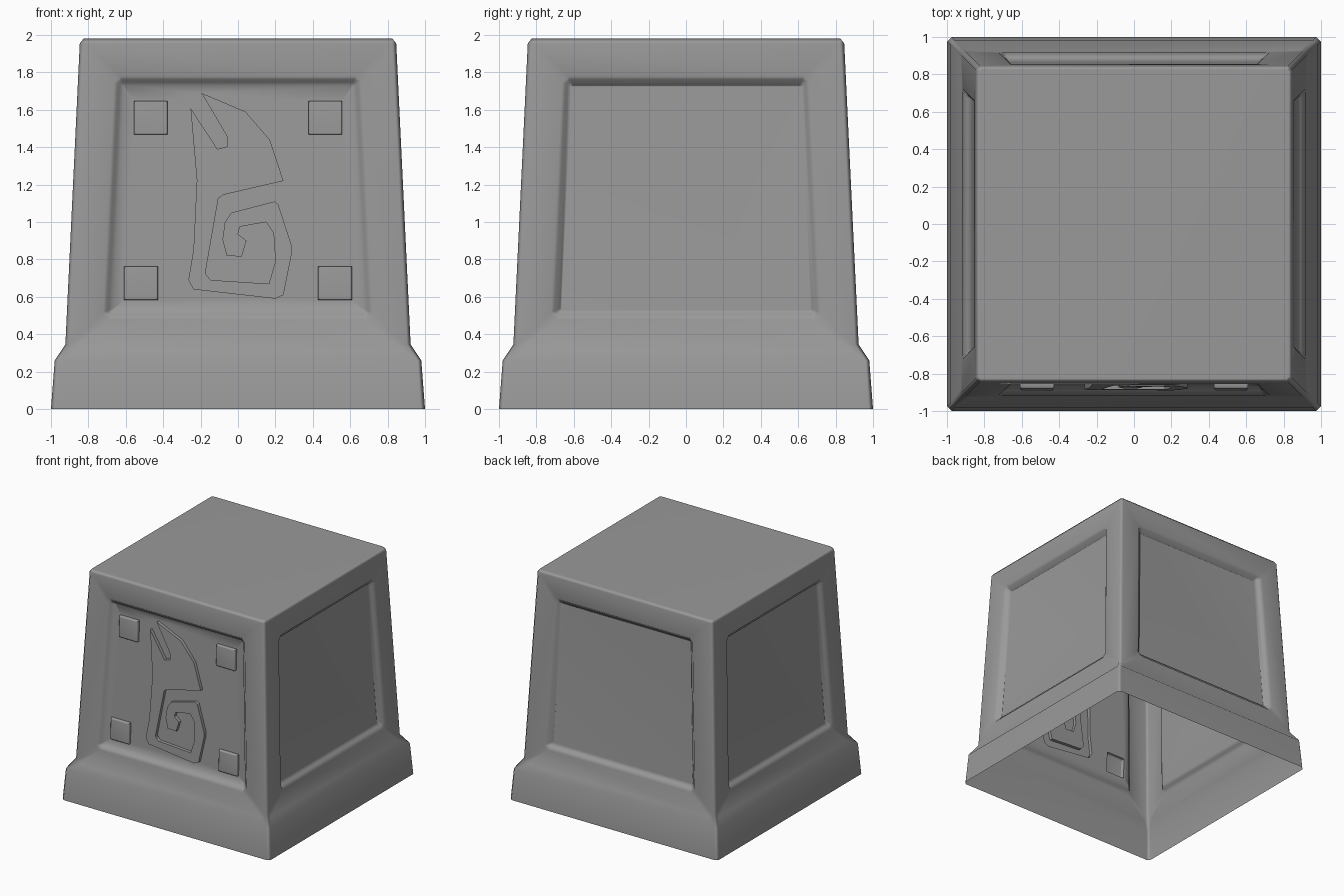
import bpy, bmesh, math
from mathutils import Matrix, Vector

if "Cube" in bpy.data.objects:
    bpy.data.objects.remove(bpy.data.objects["Cube"])

Z0, H0, Z1, H1 = 0.345, 0.923, 1.955, 0.846   # sloped body: bottom and top height, half width
FLOOR, RAISE = 0.05, 0.028                    # panel depth, relief height

stone = bpy.data.materials.new("dark_stone")
stone.diffuse_color = (0.32, 0.32, 0.32, 1)
stone.use_nodes = True
stone.node_tree.nodes["Principled BSDF"].inputs["Base Color"].default_value = stone.diffuse_color


def on_front(x, z, depth=0.0):
    """Point on the sloped front face, pushed inwards by depth."""
    half = H0 + (H1 - H0) * (z - Z0) / (Z1 - Z0)
    return Vector((x, depth - half, z))


def add_loop(bm, pts):
    vs = [bm.verts.new(p) for p in pts]
    return vs, [bm.edges.new((vs[i], vs[(i + 1) % len(vs)])) for i in range(len(vs))]


def bridge(bm, a, b, skip=()):
    n = len(a)
    for i in range(n):
        if i not in skip:
            bm.faces.new((a[i], a[(i + 1) % n], b[(i + 1) % n], b[i]))


def fill(bm, edges, normal):
    bmesh.ops.triangle_fill(bm, edges=edges, use_beauty=True, use_dissolve=False, normal=normal)


def make_object(name, bm):
    """Finish a part: soft bevels, flat large faces, stone colour."""
    mesh = bpy.data.meshes.new(name)
    bm.to_mesh(mesh)
    bm.free()
    mesh.materials.append(stone)
    obj = bpy.data.objects.new(name, mesh)
    bpy.context.collection.objects.link(obj)
    bpy.ops.object.select_all(action='DESELECT')
    obj.select_set(True)
    bpy.context.view_layer.objects.active = obj
    bpy.ops.object.shade_smooth_by_angle(angle=math.radians(58))
    obj.modifiers.new("flat_faces", 'WEIGHTED_NORMAL').keep_sharp = True


def ring(z, h, c):
    """Square with chamfered corners; even edges are the long sides, front first."""
    k = h - c
    return [Vector(p) for p in ((-k, -h, z), (k, -h, z), (h, -k, z), (h, k, z),
                                (k, h, z), (-k, h, z), (-h, k, z), (-h, -k, z))]


def panel_outline(e, c, depth):
    zb, zt, wb, wt = 0.48 + e, 1.78 - e, 0.722 - e, 0.663 - e
    right = [(wb - c, zb), (wb, zb + c), (wt, zt - c), (wt - c, zt)]
    return [on_front(x, z, depth) for x, z in right + [(-x, z) for x, z in reversed(right)]]


def square(x, z, r):
    return [(x - r, z - r), (x + r, z - r), (x + r, z + r), (x - r, z + r)]


# relief outlines on the front panel
emblem = [(-.254, 1.61), (-.22, 1.225), (-.238, .853), (-.265, .69), (-.238, .64), (.2, .59),
          (.243, .61), (.286, .826), (.285, .88), (.215, 1.095), (.195, 1.11), (-.035, 1.05),
          (-.07, 1.0), (-.083, .906), (-.06, .82), (.02, .815), (.045, .90), (0, .935),
          (.01, .975), (.15, 1.0), (.19, .94), (.2, .79), (.165, .67), (-.147, .69),
          (-.175, .725), (-.105, 1.126), (-.08, 1.145), (.243, 1.22), (.17, 1.44), (.04, 1.59),
          (-.195, 1.69), (-.06, 1.46), (-.056, 1.405), (-.11, 1.39)]
studs = [(s * x, z) for x, z in ((0.467, 1.557), (0.519, 0.673)) for s in (-1, 1)]
R = 0.09

# pedestal shell: plinth, ledge, body and top, open underneath
bm = bmesh.new()
rings = [add_loop(bm, ring(*r))[0] for r in (
    (0, 1.0, .025), (0.26, .98, .022), (Z0, H0, .022), (Z1, H1, .022), (1.98, .826, .012))]
for i, (a, b) in enumerate(zip(rings, rings[1:])):
    bridge(bm, a, b, skip=(0, 2, 4, 6) if i in (1, 2) else ())
bm.faces.new(rings[-1])

# ledge and recessed panel on each side; the front floor is pierced behind the relief
for k in range(4):
    rot = Matrix.Rotation(k * math.pi / 2, 3, 'Z')
    normal = rot @ Vector((0, -1, 0))
    steps = [add_loop(bm, [rot @ p for p in panel_outline(*s)])
             for s in ((0, .035, 0), (.018, .024, .022), (.032, .016, .026), (.05, .006, FLOOR))]
    for a, b in zip(steps, steps[1:]):
        bridge(bm, a[0], b[0])
    kc, kt = H0 - .022, H1 - .022
    frame = add_loop(bm, [rot @ on_front(x, z) for x, z in (
        (-kc, Z0), (-.88, .31), (.88, .31), (kc, Z0), (kt, Z1), (-kt, Z1))])
    fill(bm, frame[1] + steps[0][1], normal)
    left, right = [bm.verts.new(rot @ Vector((x, -.98, .26))) for x in (-.958, .958)]
    f = frame[0]
    for face in ((left, right, f[2], f[1]), (left, f[1], f[0]), (right, f[3], f[2])):
        bm.faces.new(face)
    floor = list(steps[-1][1])
    if k == 0:
        for outline in [emblem] + [square(x, z, R) for x, z in studs]:
            floor += add_loop(bm, [on_front(x, z, FLOOR) for x, z in outline])[1]
    fill(bm, floor, normal)
bmesh.ops.remove_doubles(bm, verts=bm.verts[:], dist=0.0005)
bmesh.ops.recalc_face_normals(bm, faces=bm.faces[:])
make_object("pedestal_shell", bm)


def relief(name, layers):
    """Open-backed raised shape from (outline, depth) layers."""
    bm = bmesh.new()
    loops = [add_loop(bm, [on_front(x, z, d) for x, z in pts]) for pts, d in layers]
    for a, b in zip(loops, loops[1:]):
        bridge(bm, a[0], b[0])
    fill(bm, loops[-1][1], Vector((0, -1, 0)))
    bmesh.ops.recalc_face_normals(bm, faces=bm.faces[:])
    if sum(f.normal.y * f.calc_area() for f in bm.faces) > 0:
        bmesh.ops.reverse_faces(bm, faces=bm.faces[:])
    make_object(name, bm)


# raised emblem and four corner studs
relief("panel_emblem", [(emblem, FLOOR), (emblem, FLOOR - RAISE)])
for i, (x, z) in enumerate(studs):
    relief(f"corner_stud_{i + 1}", [(square(x, z, R), FLOOR),
                                    (square(x, z, R), FLOOR - RAISE + .008),
                                    (square(x, z, R - .008), FLOOR - RAISE)])
